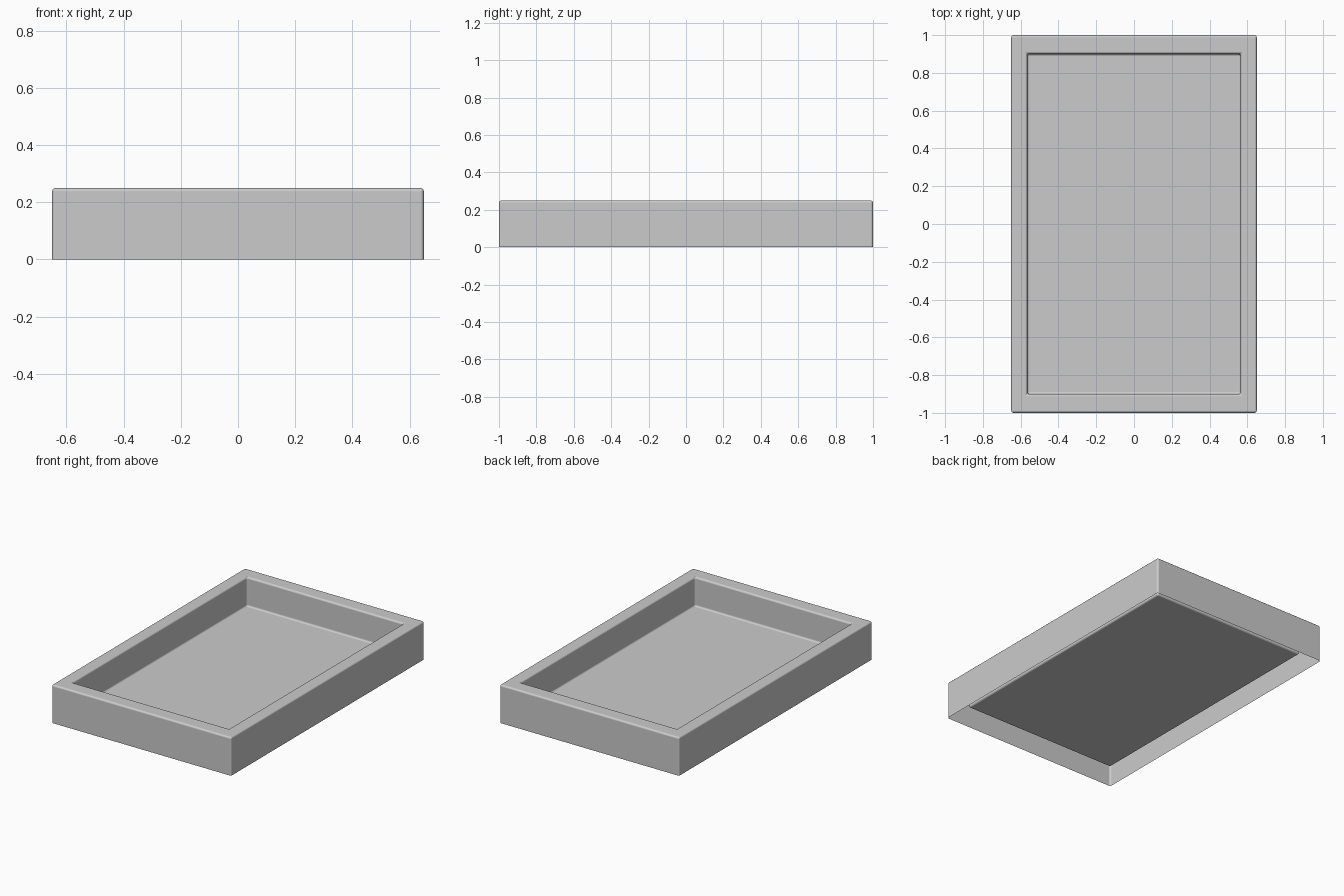
import bpy, bmesh, math

if "Cube" in bpy.data.objects:
    bpy.data.objects.remove(bpy.data.objects["Cube"])


def ring(bm, hx, hy, z):
    """Rectangular loop of four vertices."""
    return [bm.verts.new((sx * hx, sy * hy, z))
            for sx, sy in ((-1, -1), (1, -1), (1, 1), (-1, 1))]


bm = bmesh.new()

# Tray shell, open underneath: outer wall, flat rim, inner wall
loops = [ring(bm, 0.65, 1.0, 0.0),
         ring(bm, 0.65, 1.0, 0.25),
         ring(bm, 0.565, 0.90, 0.25),
         ring(bm, 0.565, 0.90, 0.06)]
for a, b in zip(loops, loops[1:]):
    for i in range(4):
        j = (i + 1) % 4
        bm.faces.new((a[i], a[j], b[j], b[i]))

# Raised floor
bm.faces.new(loops[-1])

mesh = bpy.data.meshes.new("tray")
bm.to_mesh(mesh)
bm.free()
tray = bpy.data.objects.new("tray", mesh)
bpy.context.collection.objects.link(tray)

# Small rounded edges
bevel = tray.modifiers.new("rounded_edges", 'BEVEL')
bevel.width = 0.012
bevel.segments = 3
bevel.limit_method = 'ANGLE'
bevel.angle_limit = math.radians(40)
bevel.harden_normals = True

bpy.context.view_layer.objects.active = tray
tray.select_set(True)
bpy.ops.object.shade_smooth_by_angle(angle=math.radians(40))
